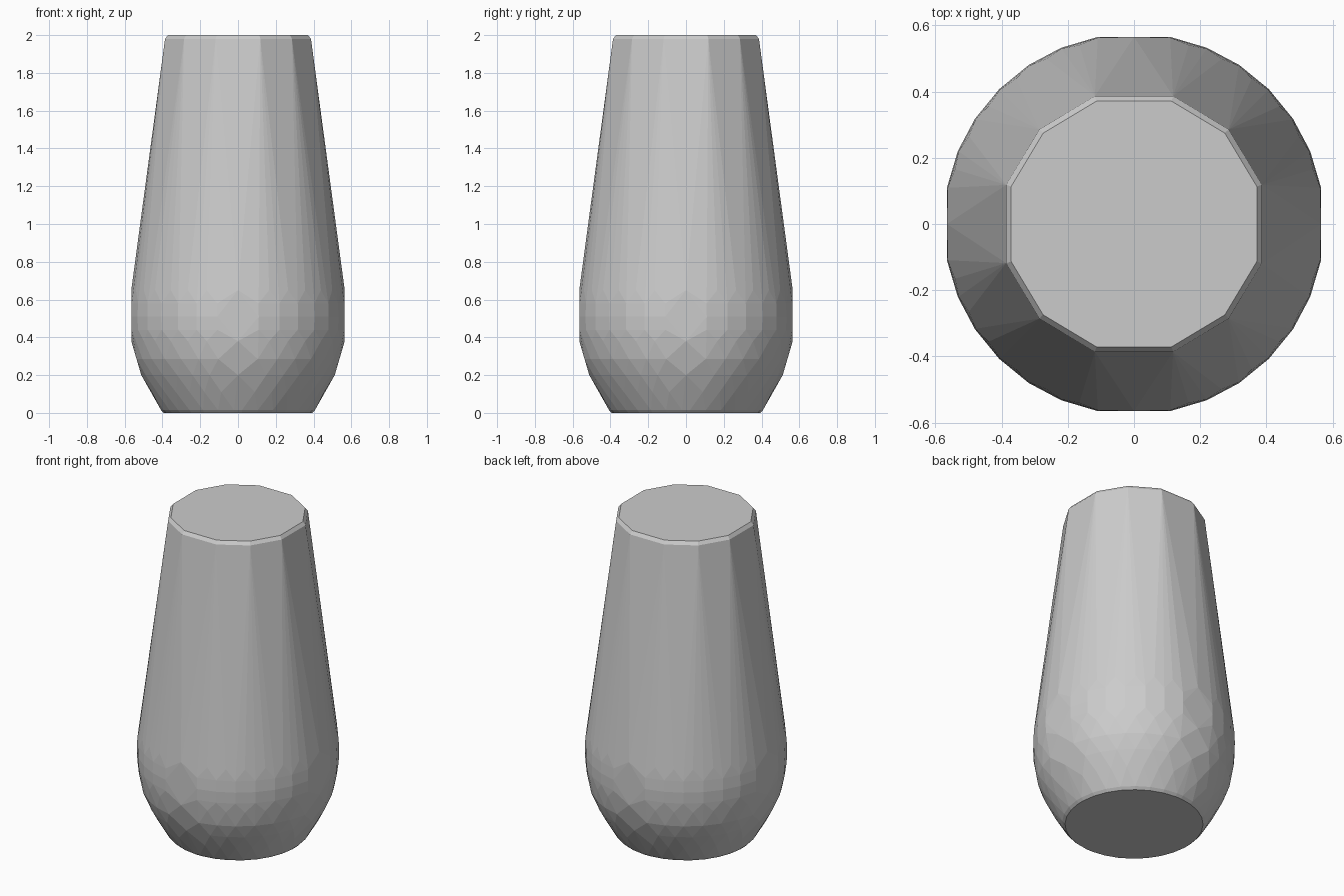
import bpy, bmesh, math

if "Cube" in bpy.data.objects:
    bpy.data.objects.remove(bpy.data.objects["Cube"])

# Angles within one quadrant; mirrored/rotated to all four sides
WIDE = (11, 22.5, 33.5, 45, 56.5, 67.5, 79)
STAGGER = (0, 17, 28, 39, 51, 62, 73)
TOP = (17, 45, 73)
FINE = (3, 15, 27, 39, 51, 63, 75, 87)

# Rings of the tapered body: height, radius, quadrant angles
RINGS = (
    (2.000, 0.388, TOP), (1.980, 0.404, TOP),       # chamfered top
    (0.650, 0.565, STAGGER), (0.580, 0.573, WIDE),  # shoulder
    (0.510, 0.576, WIDE), (0.440, 0.573, WIDE),     # widest band
    (0.380, 0.565, STAGGER), (0.285, 0.547, WIDE),  # rounded lower part
    (0.200, 0.512, STAGGER), (0.110, 0.465, WIDE),
    (0.015, 0.408, FINE), (0.000, 0.393, FINE),     # foot edge
)
SIDE = 0.565  # flat spots on the four sides

bm = bmesh.new()
for z, r, angles in RINGS:
    for quarter in range(4):
        for a in angles:
            t = math.radians(a + 90 * quarter)
            x, y = r * math.cos(t), r * math.sin(t)
            x = max(-SIDE, min(SIDE, x))
            y = max(-SIDE, min(SIDE, y))
            bm.verts.new((x, y, z))

# Faceted convex skin around the rings
hull = bmesh.ops.convex_hull(bm, input=bm.verts[:])
loose = {g for g in hull["geom_interior"] + hull["geom_unused"]
         if isinstance(g, bmesh.types.BMVert)}
bmesh.ops.delete(bm, geom=list(loose), context='VERTS')
bmesh.ops.dissolve_limit(bm, angle_limit=math.radians(1.5),
                         verts=bm.verts[:], edges=bm.edges[:])
bmesh.ops.recalc_face_normals(bm, faces=bm.faces[:])

mesh = bpy.data.meshes.new("tapered_body")
bm.to_mesh(mesh)
bm.free()
body = bpy.data.objects.new("tapered_body", mesh)
bpy.context.collection.objects.link(body)
